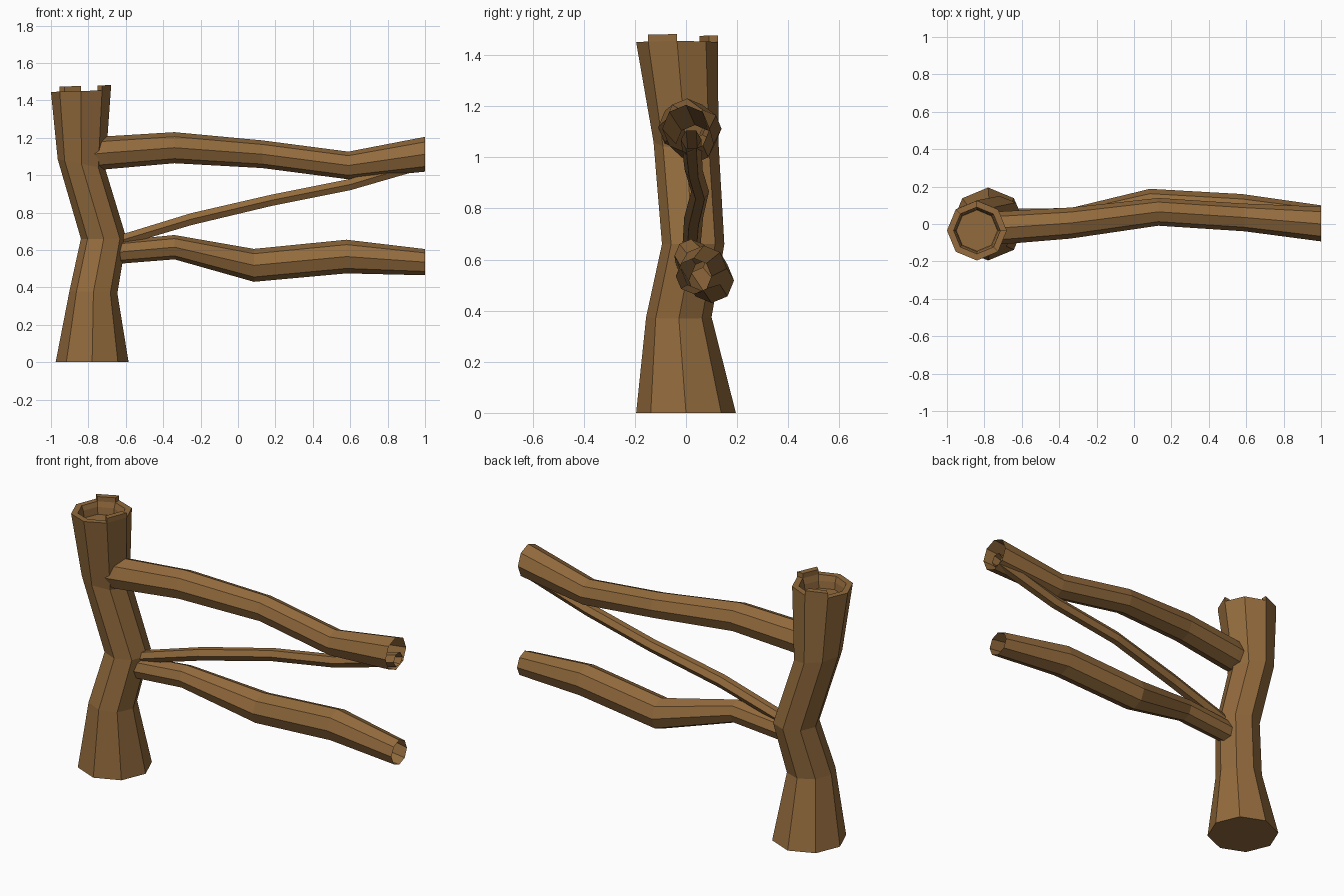
import bpy, bmesh, math
from mathutils import Vector

if "Cube" in bpy.data.objects:
    bpy.data.objects.remove(bpy.data.objects["Cube"])

wood = bpy.data.materials.new("brown wood")
wood.diffuse_color = (0.29, 0.146, 0.046, 1)
wood.use_nodes = True
wood.node_tree.nodes["Principled BSDF"].inputs["Base Color"].default_value = wood.diffuse_color


def loft(bm, rings, sides, axis):
    """Skin rings (x, y, z, radius, tilt) lying across the z or x axis."""
    loops = []
    for x, y, z, r, tilt in rings:
        loop = []
        for i in range(sides):
            a = 2 * math.pi * i / sides
            u, v = r * math.cos(a), r * math.sin(a)
            off = Vector((u, v, tilt * u)) if axis == 'z' else Vector((tilt * v, u, v))
            loop.append(bm.verts.new(Vector((x, y, z)) + off))
        loops.append(loop)
    bands = []
    for a, b in zip(loops, loops[1:]):
        bands.append([bm.faces.new((a[i], a[(i + 1) % sides], b[(i + 1) % sides], b[i]))
                      for i in range(sides)])
    return loops, bands


def finish(bm, name):
    mesh = bpy.data.meshes.new(name)
    bm.normal_update()
    bm.to_mesh(mesh)
    bm.free()
    mesh.materials.append(wood)
    obj = bpy.data.objects.new(name, mesh)
    bpy.context.collection.objects.link(obj)


# Crooked post with a hollowed, splintered top
bm = bmesh.new()
post = [
    (-0.78, 0.00, 0.00, 0.195, 0),
    (-0.773, -0.028, 0.375, 0.128, -0.05),
    (-0.718, 0.028, 0.66, 0.122, 0),
    (-0.837, 0.00, 1.06, 0.127, -0.2),
    (-0.84, -0.035, 1.45, 0.16, 0.03),
    (-0.84, -0.035, 1.45, 0.125, 0.03),
    (-0.84, -0.035, 1.42, 0.115, 0),
    (-0.84, -0.035, 1.38, 0.11, 0),
]
loops, bands = loft(bm, post, 8, 'z')
bm.faces.new(list(reversed(loops[0])))
bm.faces.new(loops[-1])
# Raised splinters: back-left and front-right rim segments
for i in (2, 7):
    res = bmesh.ops.extrude_face_region(bm, geom=[bands[4][i]])
    bmesh.ops.translate(bm, vec=(0, 0, 0.027),
                        verts=[g for g in res["geom"] if isinstance(g, bmesh.types.BMVert)])
    bm.faces.remove(bands[4][i])
finish(bm, "post")

# Rails and brace: open-ended bent branches running along x
branches = {
    "upper_rail": (8, [(-0.80, -0.025, 1.11, 0.085, 0), (-0.70, -0.02, 1.12, 0.088, 0),
                       (-0.34, 0.005, 1.147, 0.083, 0), (0.13, 0.065, 1.112, 0.074, 0),
                       (0.59, 0.035, 1.052, 0.074, 0), (1.0, 0.0, 1.112, 0.093, 0)]),
    "lower_rail": (8, [(-0.68, 0.02, 0.585, 0.062, 0), (-0.34, 0.02, 0.615, 0.065, 0),
                       (0.085, 0.10, 0.518, 0.088, 0), (0.58, 0.07, 0.565, 0.09, 0),
                       (1.0, 0.03, 0.535, 0.07, 0)]),
    "brace": (6, [(-0.68, 0.02, 0.635, 0.035, 0), (-0.25, 0.03, 0.765, 0.037, 0),
                  (0.18, 0.055, 0.866, 0.035, 0), (0.6, 0.03, 0.95, 0.035, 0),
                  (1.0, 0.02, 1.07, 0.04, 0)]),
}
for name, (sides, rings) in branches.items():
    bm = bmesh.new()
    loft(bm, rings, sides, 'x')
    bmesh.ops.recalc_face_normals(bm, faces=bm.faces)
    finish(bm, name)
